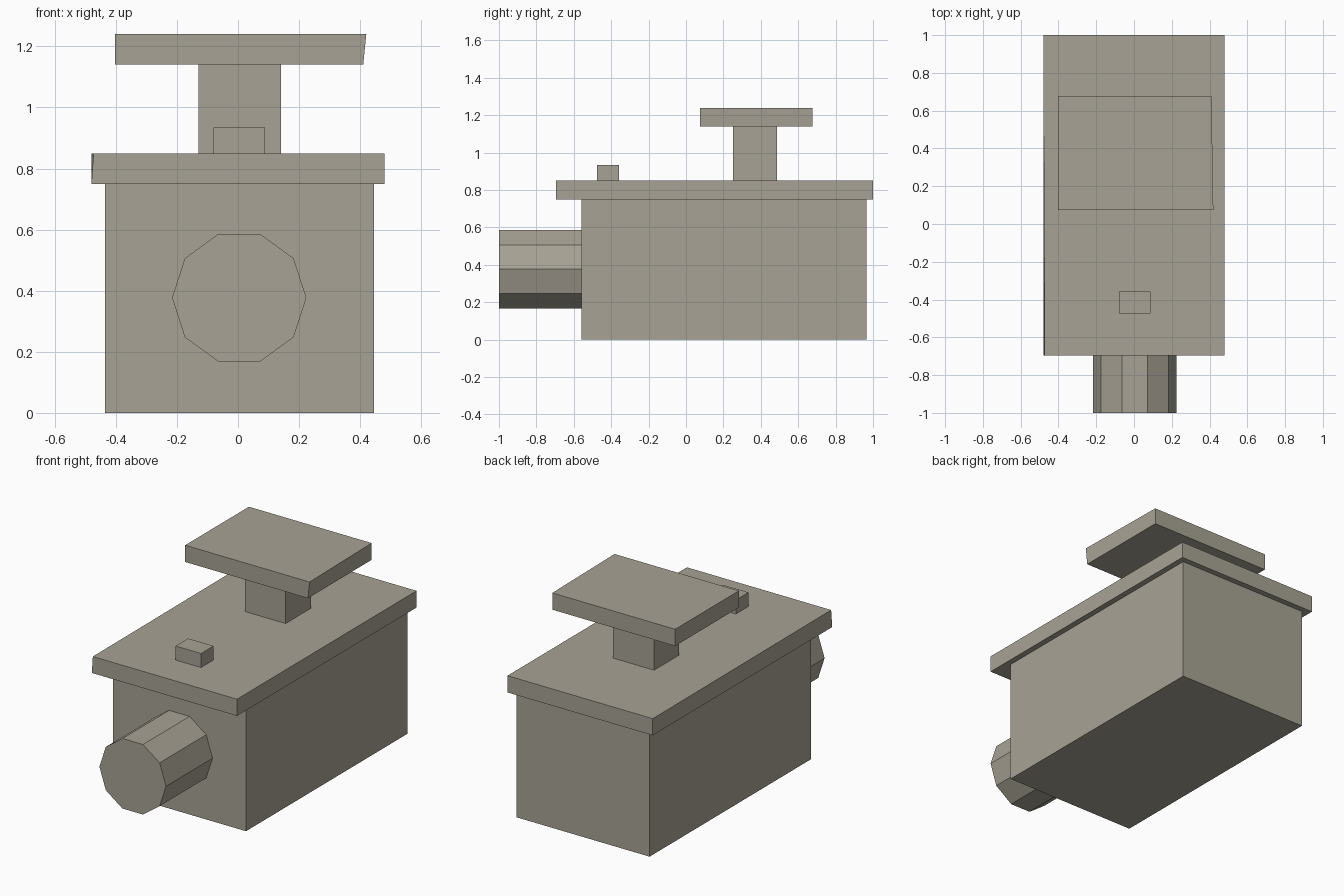
import bpy
import bmesh
import math
from mathutils import Matrix, Vector

if "Cube" in bpy.data.objects:
    bpy.data.objects.remove(bpy.data.objects["Cube"])

# Single flat colour
stone = bpy.data.materials.new("warm_grey")
stone.diffuse_color = (0.39, 0.365, 0.30, 1.0)
stone.use_nodes = True
stone.node_tree.nodes["Principled BSDF"].inputs["Base Color"].default_value = stone.diffuse_color


def finish(name, bm):
    bmesh.ops.recalc_face_normals(bm, faces=bm.faces)
    mesh = bpy.data.meshes.new(name)
    bm.to_mesh(mesh)
    bm.free()
    mesh.materials.append(stone)
    obj = bpy.data.objects.new(name, mesh)
    bpy.context.collection.objects.link(obj)
    return obj


def box(name, xs, ys, zs, corner=None, shift=0.0):
    """Box from its ranges; one corner (given by signs) may be nudged along x."""
    bm = bmesh.new()
    bmesh.ops.create_cube(bm, size=1.0)
    for v in bm.verts:
        signs = tuple(1 if c > 0 else -1 for c in v.co)
        v.co = Vector([r[1] if s > 0 else r[0] for s, r in zip(signs, (xs, ys, zs))])
        if signs == corner:
            v.co.x += shift
    return finish(name, bm)


# Main body with overhanging lid
box("body", (-0.435, 0.445), (-0.56, 0.965), (0.0, 0.75))
box("lid", (-0.48, 0.48), (-0.695, 1.0), (0.75, 0.85), (-1, -1, 1), 0.007)

# Raised platform on its post, slightly uneven at the front right corner
box("post", (-0.13, 0.14), (0.25, 0.487), (0.85, 1.14))
box("platform", (-0.402, 0.41), (0.075, 0.677), (1.14, 1.24), (1, -1, 1), 0.01)

# Small block on the lid
box("small_block", (-0.08, 0.088), (-0.475, -0.357), (0.85, 0.934))

# Ten-sided barrel on the front
bm = bmesh.new()
bmesh.ops.create_cone(bm, cap_ends=True, segments=10, radius1=0.22, radius2=0.22, depth=0.44)
# make sure a corner points along x
first = max(bm.verts, key=lambda v: v.co.x)
bmesh.ops.rotate(bm, verts=bm.verts,
                 matrix=Matrix.Rotation(-math.atan2(first.co.y, first.co.x), 3, 'Z'))
bmesh.ops.rotate(bm, verts=bm.verts, matrix=Matrix.Rotation(math.pi / 2, 3, 'X'))
bmesh.ops.translate(bm, verts=bm.verts, vec=(0.004, -0.78, 0.377))
finish("barrel", bm)
